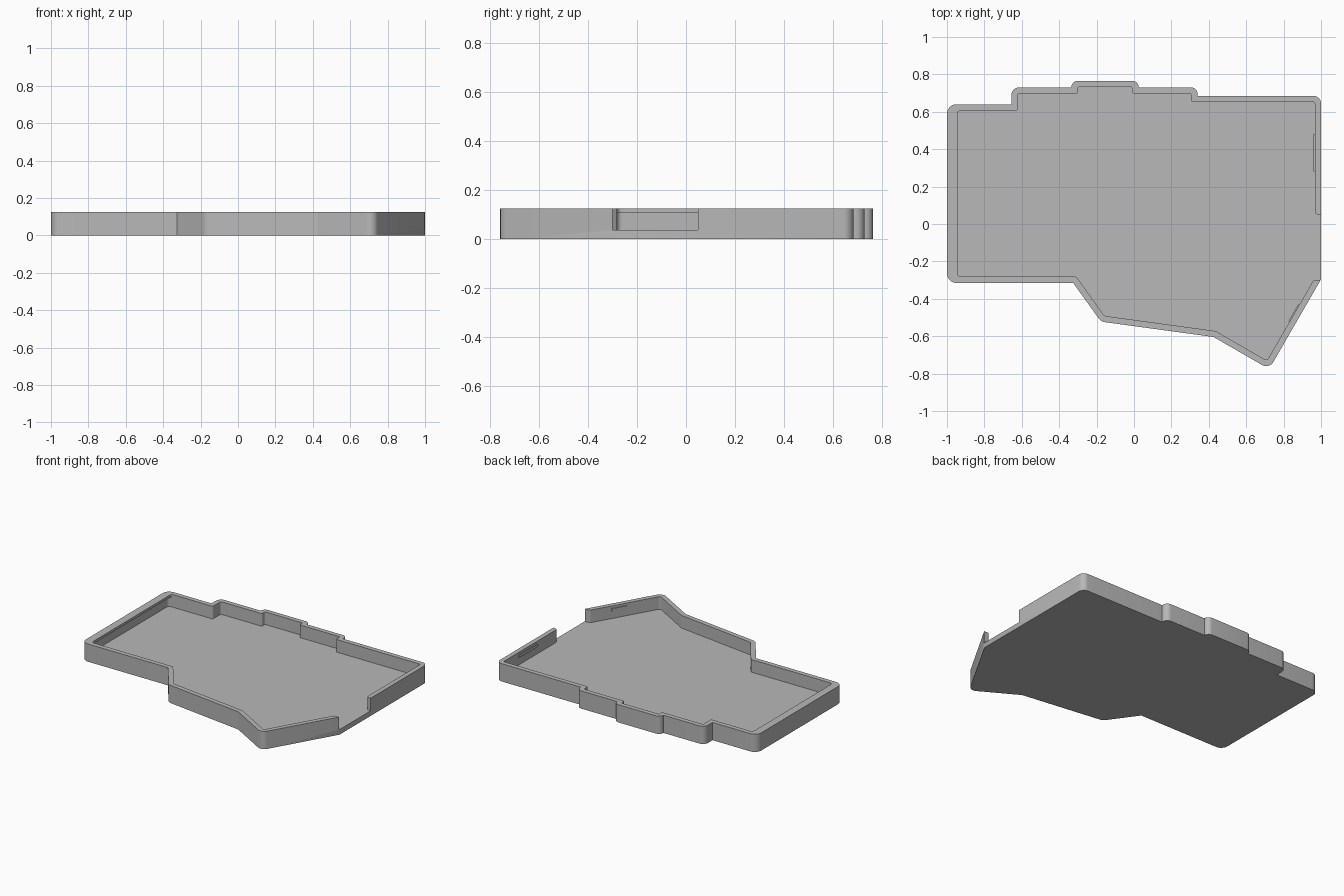
import bpy, bmesh, math
from mathutils import Vector

cube = bpy.data.objects.get("Cube")
if cube:
    bpy.data.objects.remove(cube, do_unlink=True)

HEIGHT, FLOOR, WALL, LIP_Z = 0.125, 0.036, 0.033, 0.108

grey = bpy.data.materials.new("plain grey")
grey.use_nodes = True
grey.diffuse_color = (0.48, 0.48, 0.48, 1)
grey.node_tree.nodes["Principled BSDF"].inputs["Base Color"].default_value = grey.diffuse_color


def fillet(corners, steps=6):
    """Round each (x, y, radius) corner of a closed outline."""
    out = []
    for i, (x, y, r) in enumerate(corners):
        p = Vector((x, y))
        if r == 0:
            out.append(p)
            continue
        a = (Vector(corners[i - 1][:2]) - p).normalized()
        b = (Vector(corners[(i + 1) % len(corners)][:2]) - p).normalized()
        half = a.angle(b) / 2
        t = r / math.tan(half)
        c = p + (a + b).normalized() * r / math.sin(half)
        start, end = p + a * t - c, p + b * t - c
        for k in range(steps + 1):
            out.append(c + start.lerp(end, k / steps).normalized() * r)
    return out


def inset(corners, d):
    """Move a clockwise outline inward by d with mitred corners."""
    out = []
    for i, (x, y, r) in enumerate(corners):
        p = Vector((x, y))
        e1 = (p - Vector(corners[i - 1][:2])).normalized()
        e2 = (Vector(corners[(i + 1) % len(corners)][:2]) - p).normalized()
        n1, n2 = Vector((e1.y, -e1.x)), Vector((e2.y, -e2.x))
        q = p + (n1 + n2) * d / (1 + n1.dot(n2))
        out.append((q.x, q.y, max(0.008, r - 0.03)))
    return out


def loft(name, levels):
    """Solid through a stack of (outline, z) loops with equal point counts."""
    bm = bmesh.new()
    rings = [[bm.verts.new((p.x, p.y, z)) for p in pts] for pts, z in levels]
    n = len(rings[0])
    bm.faces.new(rings[0])
    bm.faces.new(rings[-1])
    for low, high in zip(rings, rings[1:]):
        for i in range(n):
            j = (i + 1) % n
            bm.faces.new((low[i], low[j], high[j], high[i]))
    bmesh.ops.remove_doubles(bm, verts=bm.verts, dist=1e-5)
    bmesh.ops.recalc_face_normals(bm, faces=bm.faces)
    mesh = bpy.data.meshes.new(name)
    bm.to_mesh(mesh)
    bm.free()
    mesh.materials.append(grey)
    ob = bpy.data.objects.new(name, mesh)
    bpy.context.collection.objects.link(ob)
    return ob


# Outer outline, clockwise from the back corner
outer = [(-1, .64, .05), (-.655, .64, 0), (-.655, .73, .04), (-.335, .73, 0),
         (-.335, .765, .033), (.025, .765, .033), (.025, .73, 0), (.34, .73, .035),
         (.34, .685, 0), (1, .685, .04), (1, -.296, 0), (.723, -.776, .044),
         (.425, -.604, .03), (-.177, -.522, .05), (-.325, -.315, 0), (-1, -.315, .05)]
tray = loft("tray", [(fillet(outer), 0), (fillet(outer), HEIGHT)])

# Cavity, open through the side wall, with an overhanging lip on the -x wall
inner = inset(outer, WALL)
opening = [(1 - WALL, .05, .02), (1.1, .05, 0), (1.1, -.3, 0), (.96, -.3, .012)]
inner[10:11] = opening
wide = fillet(inner)
narrow = [Vector((p.x + 0.022, p.y)) if p.x < -0.9 else p for p in wide]
cutter = loft("cavity_cutter", [(wide, FLOOR), (wide, LIP_Z), (narrow, LIP_Z), (narrow, 0.2)])
cutter.hide_render = True

cut = tray.modifiers.new("cavity", 'BOOLEAN')
cut.operation = 'DIFFERENCE'
cut.solver = 'EXACT'
cut.object = cutter
bpy.ops.object.select_all(action='DESELECT')
bpy.context.view_layer.objects.active = tray
tray.select_set(True)
bpy.ops.object.modifier_apply(modifier=cut.name)
bpy.data.objects.remove(cutter, do_unlink=True)
bpy.ops.object.shade_smooth_by_angle(angle=math.radians(30))


# Thin snap tabs on the inside of the walls
def tab(name, centre, length, angle):
    along = Vector((math.cos(angle), math.sin(angle))) * length / 2
    side = Vector((-math.sin(angle), math.cos(angle))) * 0.006
    c = Vector(centre)
    pts = [c - along - side, c + along - side, c + along + side, c - along + side]
    loft(name, [(pts, 0.088), (pts, 0.108)])


tab("side_tab", (1 - WALL, .38), 0.2, math.radians(90))
tab("front_tab", (.857, -.478), 0.105, math.radians(60))
